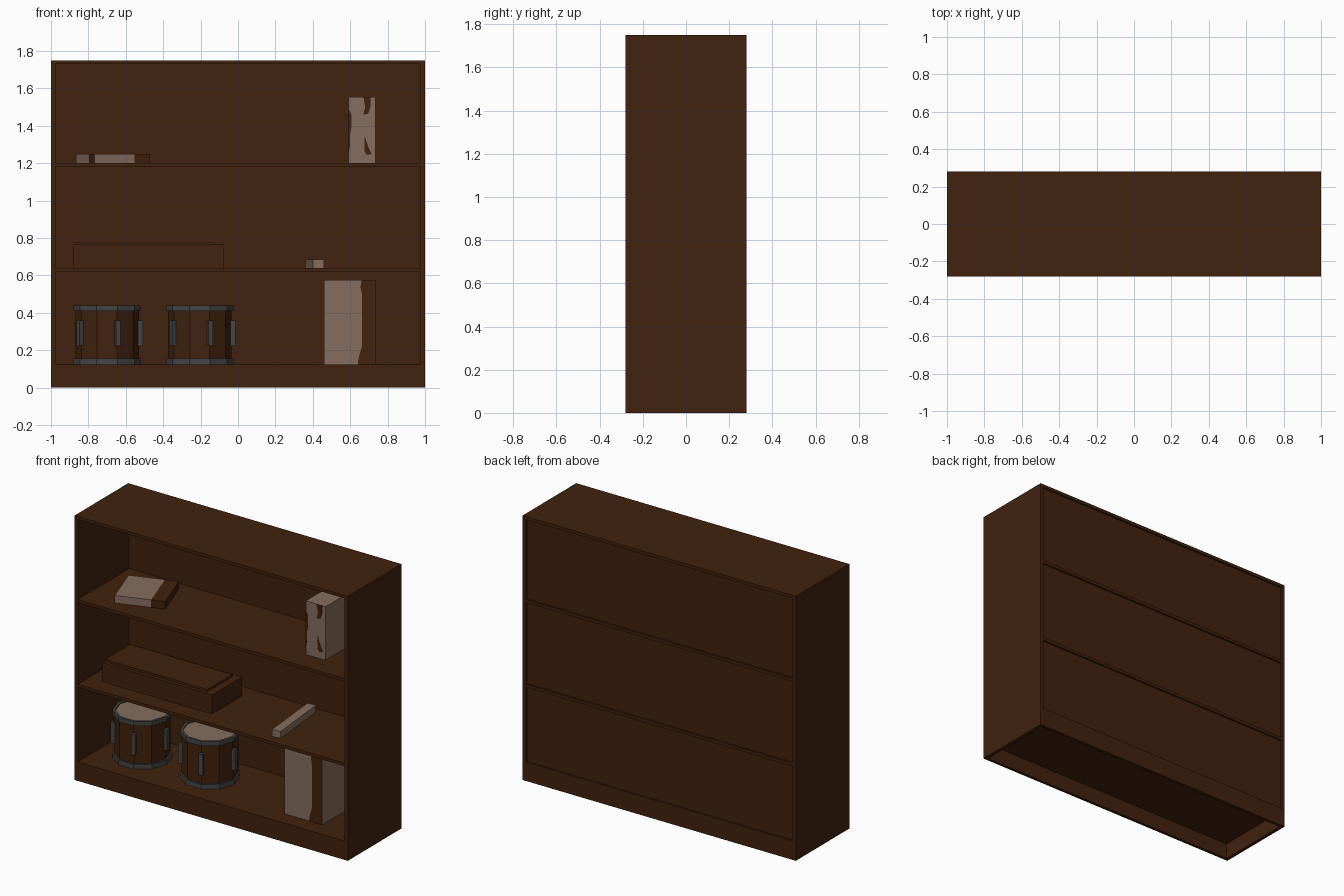
import bpy, bmesh
from math import sin, cos, radians
from mathutils import Matrix, Vector

if "Cube" in bpy.data.objects:
    bpy.data.objects.remove(bpy.data.objects["Cube"])


def material(name, rgb):
    m = bpy.data.materials.new(name)
    m.use_nodes = True
    m.diffuse_color = (*rgb, 1)
    bsdf = next(n for n in m.node_tree.nodes if n.type == 'BSDF_PRINCIPLED')
    bsdf.inputs["Base Color"].default_value = (*rgb, 1)
    bsdf.inputs["Roughness"].default_value = 0.8
    return m


MATS = [material("dark_wood", (0.054, 0.016, 0.0045)),
        material("cream", (0.24, 0.155, 0.115)),
        material("grey_metal", (0.06, 0.06, 0.06))]
WOOD, CREAM, METAL = range(3)


def finish(name, bm, loc=(0, 0, 0), turn=0):
    bmesh.ops.recalc_face_normals(bm, faces=bm.faces)
    mesh = bpy.data.meshes.new(name)
    bm.to_mesh(mesh)
    bm.free()
    for m in MATS:
        mesh.materials.append(m)
    ob = bpy.data.objects.new(name, mesh)
    ob.location = loc
    ob.rotation_euler.z = radians(turn)
    bpy.context.collection.objects.link(ob)
    return ob


def box(name, x, y, z, mat=WOOD, turn=0, cuts=(), rule=None):
    """Box from ranges, turned about its centre; cuts are (axis, local position)."""
    lo, hi = Vector((x[0], y[0], z[0])), Vector((x[1], y[1], z[1]))
    bm = bmesh.new()
    bmesh.ops.create_cube(bm, size=1, matrix=Matrix.Diagonal((*(hi - lo), 1)))
    for axis, pos in cuts:
        n = Vector((0, 0, 0))
        n[axis] = 1
        bmesh.ops.bisect_plane(bm, geom=bm.verts[:] + bm.edges[:] + bm.faces[:],
                               plane_co=n * pos, plane_no=n)
    bm.normal_update()
    for f in bm.faces:
        f.material_index = rule(f.calc_center_median(), f.normal) if rule else mat
    return finish(name, bm, (lo + hi) / 2, turn)


def plate(name, outline, y, mat=WOOD):
    """Thin painted patch on a front face, outline in x and z."""
    bm = bmesh.new()
    face = bm.faces.new([bm.verts.new((x, y, z)) for x, z in outline])
    out = bmesh.ops.extrude_face_region(bm, geom=[face])
    bmesh.ops.translate(bm, vec=(0, -0.002, 0),
                        verts=[v for v in out["geom"] if isinstance(v, bmesh.types.BMVert)])
    for f in bm.faces:
        f.material_index = mat
    return finish(name, bm)


# Cabinet
FULL, INNER, DEPTH = (-1, 1), (-0.977, 0.977), (-0.28, 0.28)
for side, s in (("left", 1), ("right", -1)):
    box(side + "_side", sorted((s * 0.977, s)), DEPTH, (0, 1.75))
box("top_board", INNER, DEPTH, (1.73, 1.75))
for name, z in (("bottom_shelf", 0.125), ("middle_shelf", 0.64), ("upper_shelf", 1.2)):
    box(name, INNER, DEPTH, (z - 0.02, z))
box("back_panel", INNER, (0.258, 0.268), (0.1, 1.74))
box("front_plinth", INNER, (-0.28, -0.26), (0, 0.125))
box("back_plinth", INNER, (0.26, 0.28), (0, 0.125))


# Drums: ten-sided lathe with a material for each band
BANDS = [(0.18, 0.125, METAL), (0.18, 0.157, METAL), (0.17, 0.157, WOOD),
         (0.17, 0.41, METAL), (0.18, 0.41, METAL), (0.18, 0.44, METAL),
         (0.163, 0.44, METAL), (0.163, 0.433, CREAM)]


def drum(name, x):
    bm = bmesh.new()
    rings = []
    for r, z, _ in BANDS:
        angles = [radians(18 + 36 * k) for k in range(10)]
        rings.append([bm.verts.new((r * sin(a), -r * cos(a), z)) for a in angles])
    for i in range(len(rings) - 1):
        a, b = rings[i], rings[i + 1]
        for k in range(10):
            n = (k + 1) % 10
            bm.faces.new((a[k], a[n], b[n], b[k])).material_index = BANDS[i][2]
    bm.faces.new(rings[0]).material_index = METAL
    bm.faces.new(rings[-1]).material_index = CREAM
    finish(name, bm, (x, 0, 0))
    for k in range(5):
        a = radians(18 + 72 * k)
        cx, cy = x + 0.178 * sin(a), -0.178 * cos(a)
        box(f"{name}_lug_{k + 1}", (cx - 0.013, cx + 0.013), (cy - 0.013, cy + 0.013),
            (0.222, 0.36), METAL, turn=18 + 72 * k)


drum("right_drum", -0.70)
drum("left_drum", -0.205)

# Instrument case with raised lid
box("case_body", (-0.88, -0.075), (-0.165, 0.15), (0.64, 0.765))
box("case_lid", (-0.872, -0.125), (-0.142, 0.12), (0.765, 0.78))

# Slim bar on the middle shelf
box("slim_box", (0.38, 0.44), (-0.215, 0.215), (0.64, 0.685), CREAM, turn=5.3)

# Flat book: dark spine strip and a dark patch on the opposite edge
box("flat_book", (-0.825, -0.51), (-0.15, 0.15), (1.2, 1.25), turn=19,
    cuts=((0, 0.07), (1, -0.06)),
    rule=lambda c, n: WOOD if c.x > 0.07 or (n.x < -0.5 and c.y < -0.06) else CREAM)

# Large standing box with a dark strip
box("large_box", (0.46, 0.735), (-0.17, 0.17), (0.125, 0.575), CREAM)
plate("large_box_strip", [(0.66, 0.575), (0.655, 0.54), (0.662, 0.5), (0.662, 0.22),
                          (0.645, 0.16), (0.64, 0.125), (0.735, 0.125), (0.735, 0.575)], -0.17)

# Tall box with irregular dark patches
box("tall_box", (0.59, 0.735), (-0.134, 0.134), (1.2, 1.555), CREAM)
plate("tall_box_edge_patch", [(0.59, 1.24), (0.6, 1.3), (0.6, 1.36), (0.608, 1.4),
                              (0.606, 1.46), (0.59, 1.49)], -0.134)
plate("tall_box_upper_patch", [(0.67, 1.555), (0.68, 1.5), (0.67, 1.46), (0.695, 1.465),
                               (0.708, 1.5), (0.708, 1.555)], -0.134)
plate("tall_box_lower_patch", [(0.677, 1.345), (0.677, 1.26), (0.69, 1.245), (0.715, 1.25),
                               (0.695, 1.29)], -0.134)
